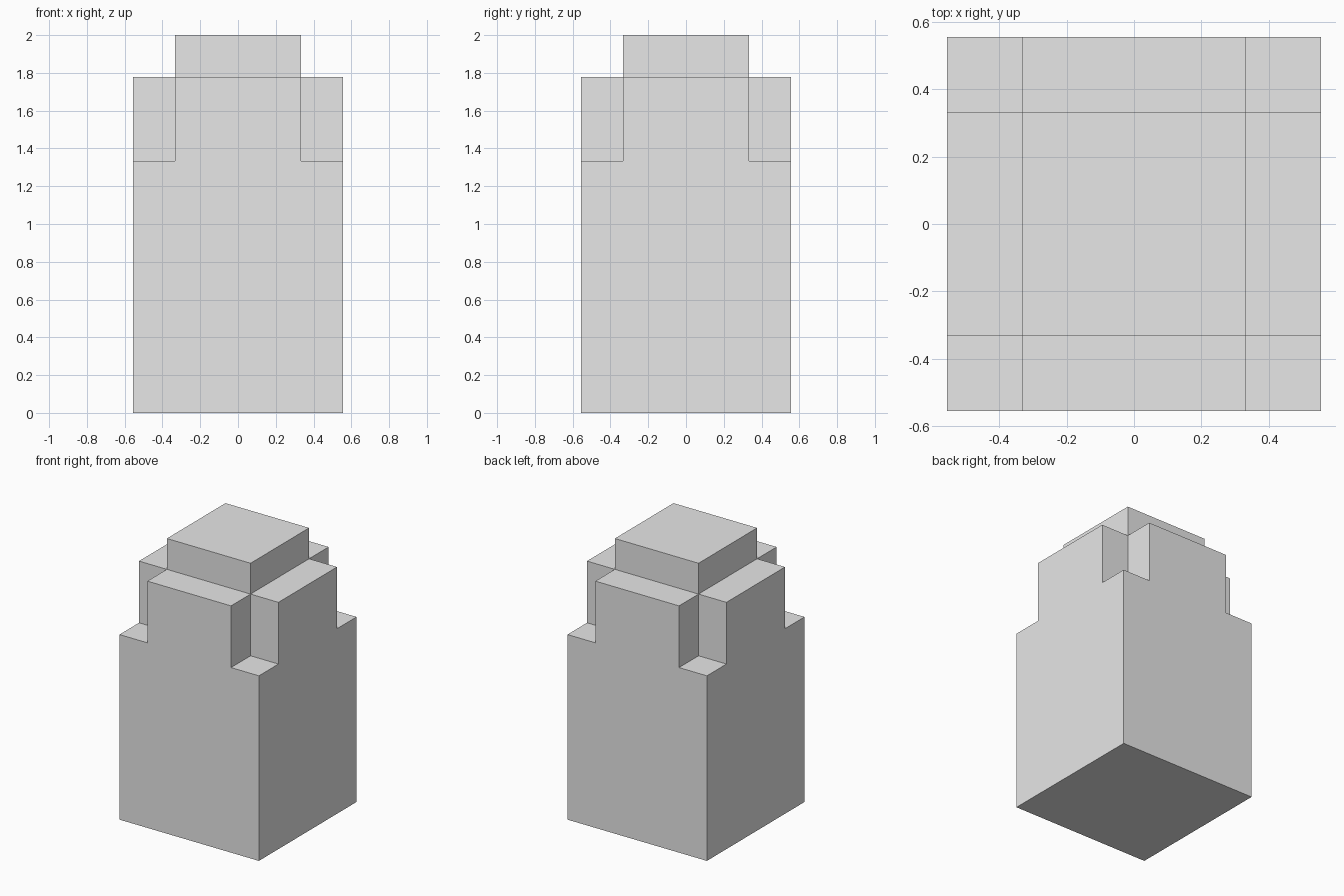
import bpy
import bmesh
from mathutils import Vector

cube = bpy.data.objects.get("Cube")
if cube:
    bpy.data.objects.remove(cube, do_unlink=True)

U = 1 / 9                 # module that all sizes are multiples of
HALF, INNER = 5 * U, 3 * U
BODY_TOP, SHOULDER_TOP, CAP_TOP = 12 * U, 16 * U, 18 * U

grey = bpy.data.materials.new("light_grey")
grey.use_nodes = True
colour = (0.8, 0.8, 0.8, 1)
grey.diffuse_color = colour
grey.node_tree.nodes["Principled BSDF"].inputs["Base Color"].default_value = colour


def raise_faces(bm, height, rule):
    """Extrude the topmost faces whose centre satisfies the rule up to a height."""
    top = max(v.co.z for v in bm.verts)
    faces = []
    for f in bm.faces:
        c = f.calc_center_median()
        if c.z > top - U / 2 and f.normal.z > 0.9 and rule(abs(c.x), abs(c.y)):
            faces.append(f)
    result = bmesh.ops.extrude_face_region(bm, geom=faces)
    for v in result["geom"]:
        if isinstance(v, bmesh.types.BMVert):
            v.co.z = height
    old = [f for f in faces if f.is_valid]
    if old:
        bmesh.ops.delete(bm, geom=old, context='FACES')
    bm.normal_update()


bm = bmesh.new()

# Square body, cut into a three by three pattern
bmesh.ops.create_cube(bm, size=1)
for v in bm.verts:
    v.co = Vector((v.co.x * 2 * HALF, v.co.y * 2 * HALF, (v.co.z + 0.5) * BODY_TOP))
for axis in (Vector((1, 0, 0)), Vector((0, 1, 0))):
    for side in (-1, 1):
        bmesh.ops.bisect_plane(bm, geom=bm.verts[:] + bm.edges[:] + bm.faces[:],
                               plane_co=axis * side * INNER, plane_no=axis)
bm.normal_update()

# Cross-shaped shoulders, then the square cap
raise_faces(bm, SHOULDER_TOP, lambda x, y: min(x, y) < INNER)
raise_faces(bm, CAP_TOP, lambda x, y: max(x, y) < INNER)

# Merge flat regions into clean faces
bmesh.ops.dissolve_limit(bm, angle_limit=0.01, verts=bm.verts[:], edges=bm.edges[:])
bmesh.ops.recalc_face_normals(bm, faces=bm.faces[:])

mesh = bpy.data.meshes.new("stepped_block")
bm.to_mesh(mesh)
bm.free()
mesh.materials.append(grey)
block = bpy.data.objects.new("stepped_block", mesh)
bpy.context.collection.objects.link(block)
